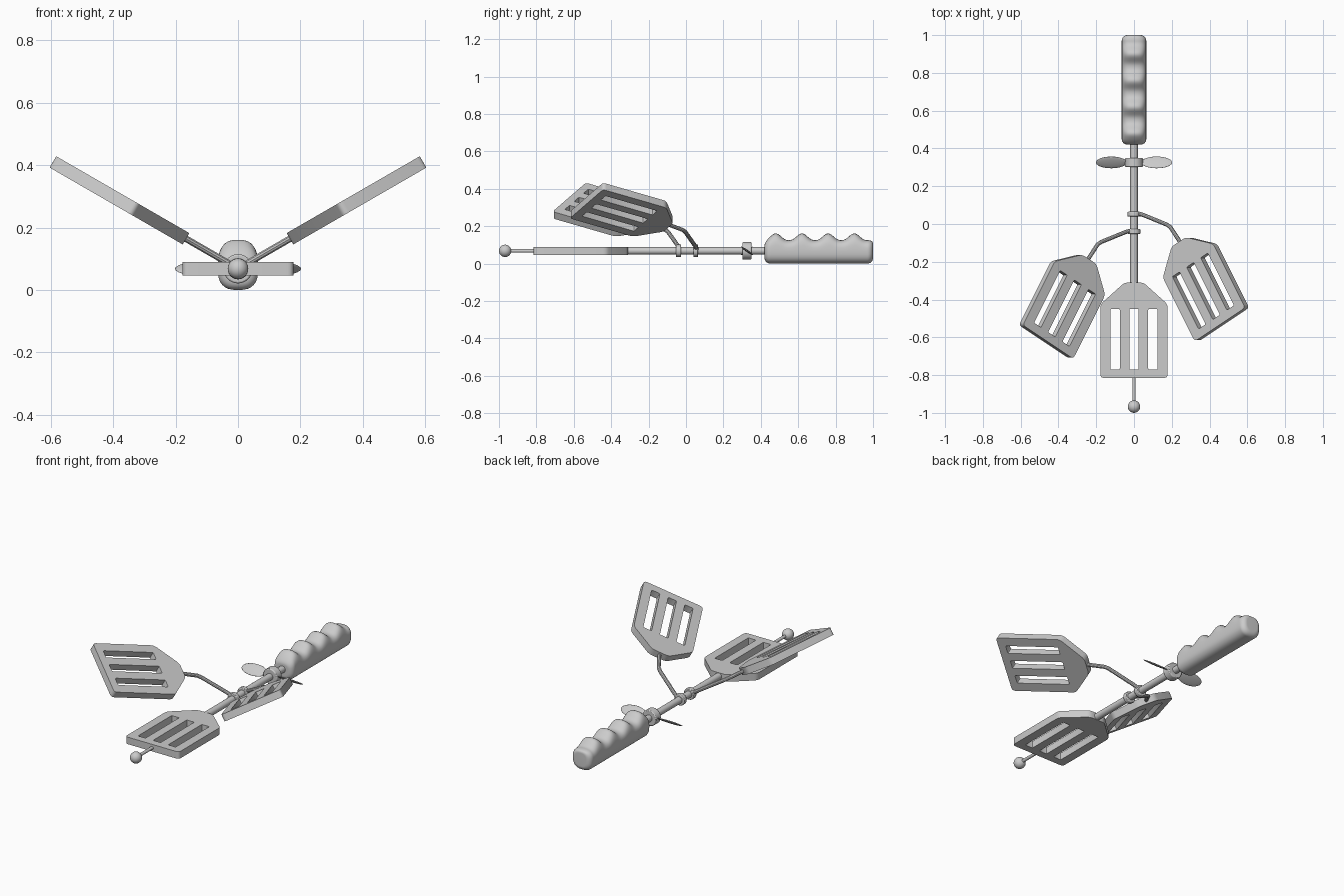
import bpy, bmesh, math
from mathutils import Vector, Matrix

if "Cube" in bpy.data.objects:
    bpy.data.objects.remove(bpy.data.objects["Cube"])

AXIS_Z = 0.068
ROLL = math.radians(30)


def smooth(ob, angle=35):
    bpy.ops.object.select_all(action='DESELECT')
    ob.select_set(True)
    bpy.context.view_layer.objects.active = ob
    bpy.ops.object.shade_smooth_by_angle(angle=math.radians(angle))


def to_mesh(ob):
    bpy.ops.object.select_all(action='DESELECT')
    ob.select_set(True)
    bpy.context.view_layer.objects.active = ob
    bpy.ops.object.convert(target='MESH')
    ob = bpy.context.view_layer.objects.active
    smooth(ob)
    return ob


def rod(name, y0, y1, r, bevel=0.0):
    bpy.ops.mesh.primitive_cylinder_add(vertices=24, radius=r, depth=y1 - y0,
        location=(0, (y0 + y1) / 2, AXIS_Z), rotation=(math.pi / 2, 0, 0))
    ob = bpy.context.object
    ob.name = name
    if bevel:
        m = ob.modifiers.new("bevel", 'BEVEL')
        m.width, m.segments, m.limit_method = bevel, 2, 'ANGLE'
    smooth(ob)
    return ob


def rounded(pts, r, n=4):
    out = []
    for i, p in enumerate(pts):
        p = Vector(p)
        a = p + (Vector(pts[i - 1]) - p).normalized() * r
        b = p + (Vector(pts[(i + 1) % len(pts)]) - p).normalized() * r
        for k in range(n + 1):
            t = k / n
            out.append(a * (1 - t) ** 2 + p * 2 * t * (1 - t) + b * t * t)
    return out


def new_curve(name, splines, dims, cyclic):
    cu = bpy.data.curves.new(name, 'CURVE')
    cu.dimensions = dims
    for pts in splines:
        s = cu.splines.new('POLY')
        s.points.add(len(pts) - 1)
        for sp, p in zip(s.points, pts):
            sp.co = (p[0], p[1], 0, 1)
        s.use_cyclic_u = cyclic
    ob = bpy.data.objects.new(name, cu)
    bpy.context.collection.objects.link(ob)
    return ob


def spatula(name, matrix):
    # neck midpoint at the origin, blade runs towards -y
    outline = [(-.05, 0), (-.178, -.115), (-.178, -.505),
               (.178, -.505), (.178, -.115), (.05, 0)]
    loops = [rounded(outline, .02)]
    for x in (-.1, 0, .1):
        loops.append(rounded([(x - .025, -.14), (x + .025, -.14),
                              (x + .025, -.46), (x - .025, -.46)], .006, 2))
    ob = new_curve(name, loops, '2D', True)
    ob.data.fill_mode = 'BOTH'
    ob.data.extrude = .021
    ob.matrix_world = matrix
    return to_mesh(ob)


# grip with finger ridges, lofted from superelliptic rings
Y0, Y1, SEG, RINGS, ER = 0.42, 1.0, 32, 88, 0.03
bm = bmesh.new()
rings = []
for i in range(RINGS + 1):
    y = Y0 + (Y1 - Y0) * (0.5 - 0.5 * math.cos(math.pi * i / RINGS))
    d = min(y - Y0, Y1 - y, ER)
    inset = ER - math.sqrt(max(0, ER ** 2 - (ER - d) ** 2))
    wave = 0.5 + 0.5 * math.cos(2 * math.pi * (y - 0.48) / 0.14)
    top = 0.125 + 0.036 * wave ** 1.3
    ring = []
    for k in range(SEG):
        a = 2 * math.pi * k / SEG
        c, s = math.cos(a), math.sin(a)
        sx = math.copysign(abs(c) ** 0.75, c)
        sz = math.copysign(abs(s) ** 0.75, s)
        h = (top - 0.07 if s > 0 else 0.07) - inset
        ring.append(bm.verts.new((sx * (0.065 - inset), y, 0.07 + sz * h)))
    rings.append(ring)
for a, b in zip(rings, rings[1:]):
    for k in range(SEG):
        bm.faces.new((a[k], a[(k + 1) % SEG], b[(k + 1) % SEG], b[k]))
bm.faces.new(rings[0])
bm.faces.new(rings[-1])
bmesh.ops.recalc_face_normals(bm, faces=bm.faces)
me = bpy.data.meshes.new("grip")
bm.to_mesh(me)
bm.free()
grip = bpy.data.objects.new("grip", me)
bpy.context.collection.objects.link(grip)
smooth(grip, 45)

# shaft, tip rod and ball
rod("shaft", -0.33, 0.44, 0.02)
rod("tip_rod", -0.95, -0.80, 0.009)
bpy.ops.mesh.primitive_uv_sphere_add(segments=24, ring_count=14, radius=0.033,
                                     location=(0, -0.967, AXIS_Z))
bpy.context.object.name = "tip_ball"
smooth(bpy.context.object)

# propeller hub and two pitched blades
rod("propeller_hub", 0.302, 0.35, 0.047, 0.005)
for side, label in ((1, "right"), (-1, "left")):
    bpy.ops.mesh.primitive_uv_sphere_add(segments=24, ring_count=12, radius=1,
        location=(side * 0.12, 0.326, AXIS_Z), rotation=(-side * math.radians(35), 0, 0))
    blade = bpy.context.object
    blade.name = "propeller_blade_" + label
    blade.scale = (0.082, 0.038, 0.006)
    smooth(blade, 60)

# centre spatula
spatula("centre_spatula", Matrix.Translation((0, -0.31, AXIS_Z)))

# side spatulas: collar, bent arm and blade in a plane rolled about the shaft
for side, y, label in ((1, 0.052, "right"), (-1, -0.04, "left")):
    rod("collar_" + label, y - 0.013, y + 0.013, 0.034, 0.004)
    plane = Matrix.Translation((0, y, AXIS_Z)) @ Matrix.Rotation(-side * ROLL, 4, 'Y')
    arm = new_curve("arm_" + label, [[(side * u, v) for u, v in
          ((.015, .006), (.05, -.002), (.2, -.055), (.222, -.068), (.235, -.085), (.295, -.165))]],
          '3D', False)
    arm.data.bevel_depth = 0.011
    arm.data.bevel_resolution = 3
    arm.data.use_fill_caps = True
    arm.matrix_world = plane
    to_mesh(arm)
    spatula("spatula_" + label, plane @ Matrix.Translation((side * .285, -.147, 0))
            @ Matrix.Rotation(side * math.radians(30), 4, 'Z'))
